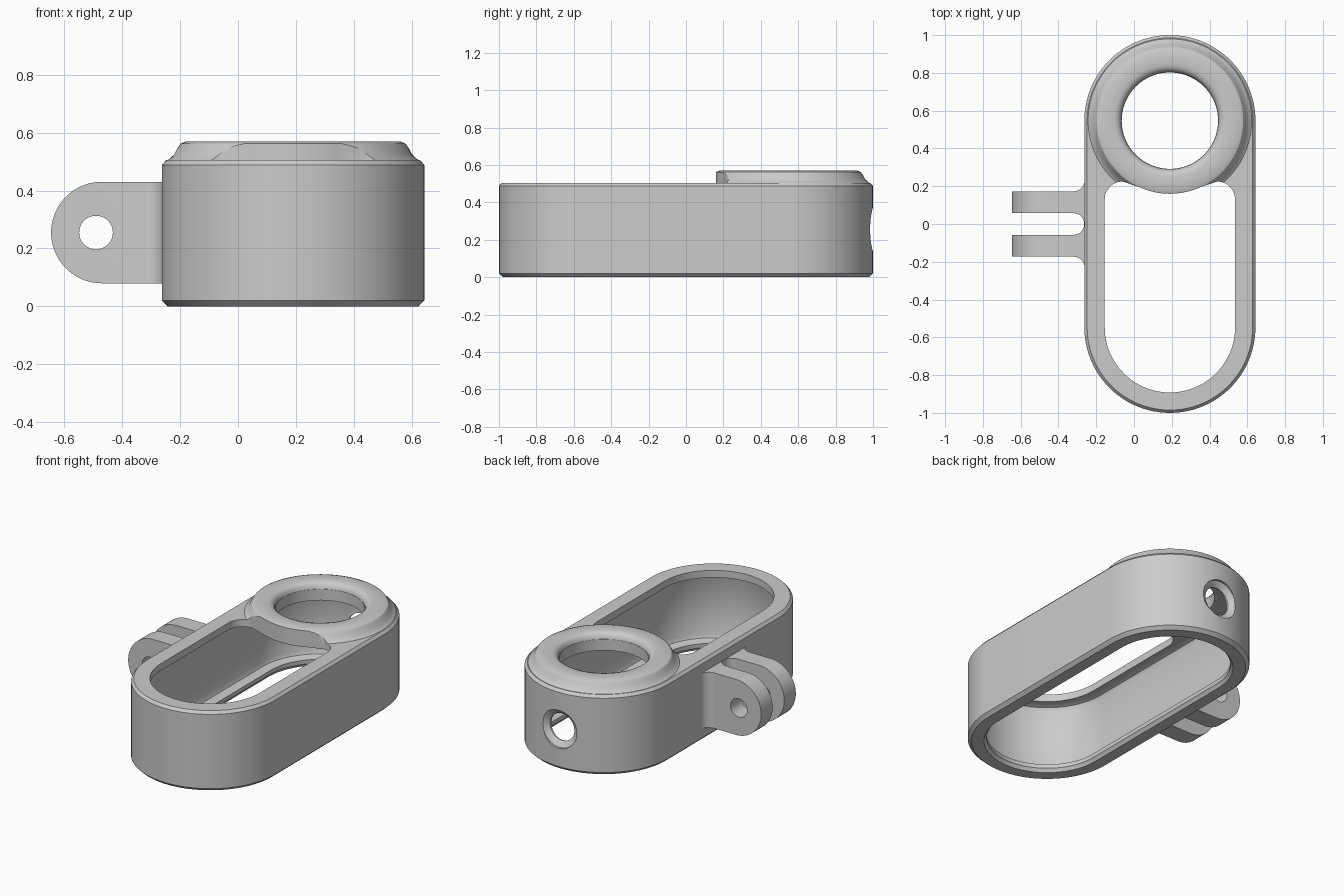
import bpy, bmesh
from math import sin, cos, pi, radians
from mathutils import Matrix

cube = bpy.data.objects.get("Cube")
if cube:
    bpy.data.objects.remove(cube, do_unlink=True)

CX, CY, MID = 0.19, 0.547, 0.255   # axis of the case, end centres, mid height

grey = bpy.data.materials.new("plain grey")
grey.use_nodes = True
grey.diffuse_color = (0.6, 0.6, 0.6, 1)
for node in grey.node_tree.nodes:
    if node.type == 'BSDF_PRINCIPLED':
        node.inputs["Base Color"].default_value = grey.diffuse_color


def arc(cx, cy, r, start, end, n=24):
    angles = [radians(start + (end - start) * i / n) for i in range(n + 1)]
    return [(cx + r * cos(a), cy + r * sin(a)) for a in angles]


def loft(name, rings):
    """Closed solid through rings of equal point count."""
    bm = bmesh.new()
    rows = [[bm.verts.new(p) for p in ring] for ring in rings]
    n = len(rows[0])
    for a, b in zip(rows, rows[1:]):
        for i in range(n):
            j = (i + 1) % n
            bm.faces.new((a[i], a[j], b[j], b[i]))
    bm.faces.new(rows[0][::-1])
    bm.faces.new(rows[-1])
    bmesh.ops.recalc_face_normals(bm, faces=bm.faces[:])
    mesh = bpy.data.meshes.new(name)
    bm.to_mesh(mesh)
    bm.free()
    mesh.materials.append(grey)
    ob = bpy.data.objects.new(name, mesh)
    bpy.context.collection.objects.link(ob)
    return ob


def stadium(name, layers):
    """Rounded slot shape; layers are (radius, z)."""
    return loft(name, [[(x, y, z) for x, y in
                        arc(CX, CY, r, 0, 180, 48) + arc(CX, -CY, r, 180, 360, 48)]
                       for r, z in layers])


def turned(name, layers, matrix, n=96):
    """Solid of revolution; layers are (radius, height along axis)."""
    return loft(name, [[matrix @ Matrix.Translation((x, y, h)).to_translation()
                        for x, y in arc(0, 0, r, 0, 360 * (n - 1) / n, n - 1)]
                       for r, h in layers])


def prism(name, outline, low, high, along_y=False):
    put = (lambda p, h: (p[0], h, p[1])) if along_y else (lambda p, h: (p[0], p[1], h))
    return loft(name, [[put(p, h) for p in outline] for h in (low, high)])


def combine(target, tool, operation):
    tool.hide_render = True
    mod = target.modifiers.new(tool.name, 'BOOLEAN')
    mod.operation, mod.object, mod.solver = operation, tool, 'EXACT'
    bpy.ops.object.select_all(action='DESELECT')
    bpy.context.view_layer.objects.active = target
    target.select_set(True)
    bpy.ops.object.modifier_apply(modifier=mod.name)
    bpy.data.objects.remove(tool, do_unlink=True)


# Outer case with chamfered rims
case = stadium("case", [(0.432, 0), (0.453, 0.02), (0.453, 0.488), (0.438, 0.505)])

# Raised collar flaring into the top plate
collar = turned("collar", [(0.42, 0.47), (0.44, 0.5), (0.426, 0.51), (0.41, 0.525),
                           (0.4, 0.545), (0.388, 0.562), (0.368, 0.57), (0.295, 0.57),
                           (0.275, 0.564), (0.262, 0.55), (0.257, 0.53)],
                Matrix.Translation((CX, CY, 0)))
combine(case, collar, 'UNION')

# Hollow inside, leaving a lip around the top and bottom
combine(case, stadium("cavity", [(0.375, 0.045), (0.4, 0.054), (0.41, 0.075),
                                 (0.41, 0.43), (0.4, 0.451), (0.375, 0.46)]), 'DIFFERENCE')
combine(case, stadium("bottom_opening", [(0.365, -0.01), (0.357, 0.006), (0.345, 0.02),
                                         (0.345, 0.2)]), 'DIFFERENCE')

# Top opening, whose back edge follows the collar
half = arc(CX, -CY, 0.345, 270, 360) + arc(CX + 0.25, 0.13, 0.095, 0, 90, 12)
half += arc(CX, CY, 0.387, 294, 270, 12)
mirror = [(2 * CX - x, y) for x, y in half[-2:0:-1]]
combine(case, prism("top_opening", half + mirror, 0.3, 0.7), 'DIFFERENCE')

# Round hole through the collar
combine(case, turned("collar_hole", [(0.255, 0.3), (0.255, 0.7)],
                     Matrix.Translation((CX, CY, 0))), 'DIFFERENCE')

# Countersunk hole in the back wall
to_y = Matrix.Rotation(-pi / 2, 4, 'X')
combine(case, turned("back_hole", [(0.085, 0.85), (0.085, 0.962), (0.095, 0.972),
                                   (0.12, 0.986), (0.12, 1.1)],
                     Matrix.Translation((CX, 0, MID)) @ to_y, 48), 'DIFFERENCE')

# Two-pronged hinge lug on the right side, filleted at its root
upper = arc(-0.322, 0, 0.058, 0, 90, 12) + [(-0.7, 0.058), (-0.7, 0.173)]
upper += arc(-0.321, 0.233, 0.06, 270, 360, 12) + [(-0.24, 0.233)]
fork = prism("hinge_lug", [(x, -y) for x, y in upper[:0:-1]] + upper, 0.08, 0.43)
side = arc(-0.47, MID, 0.175, 90, 270, 48) + [(-0.2, 0.08 - 0.02), (-0.2, 0.43 + 0.02)]
side[-2:] = [(-0.2, MID - 0.175), (-0.2, MID + 0.175)]
combine(fork, prism("lug_side", side, -0.4, 0.4, True), 'INTERSECT')
combine(fork, turned("pin_hole", [(0.058, -0.4), (0.058, 0.4)],
                     Matrix.Translation((-0.49, 0, MID)) @ to_y, 48), 'DIFFERENCE')
combine(case, fork, 'UNION')

# Smooth rounds, crisp edges
bpy.ops.object.select_all(action='DESELECT')
case.select_set(True)
bpy.context.view_layer.objects.active = case
bpy.ops.object.shade_smooth_by_angle(angle=radians(32))
